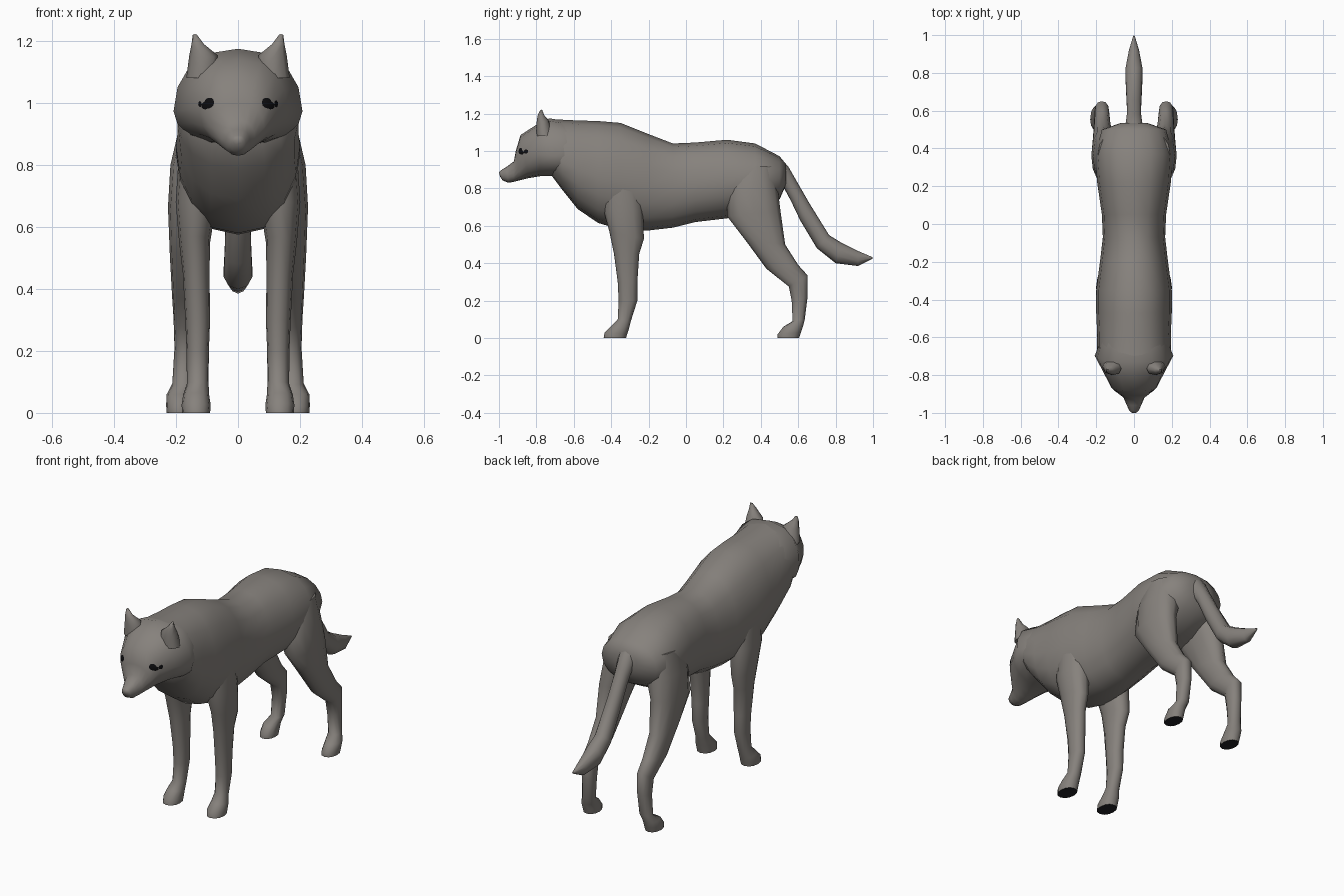
import bpy, bmesh, math
from mathutils import Vector, Matrix


def material(name, rgb):
    m = bpy.data.materials.new(name)
    m.diffuse_color = (*rgb, 1)
    return m


FUR = material("grey_brown_fur", (0.24, 0.222, 0.204))
BLACK = material("eye_black", (0.004, 0.004, 0.005))
PAD = material("dark_pad", (0.014, 0.015, 0.018))


def finish(name, bm, mats, mirror, angle=60):
    bmesh.ops.recalc_face_normals(bm, faces=bm.faces)
    me = bpy.data.meshes.new(name)
    bm.to_mesh(me)
    bm.free()
    ob = bpy.data.objects.new(name, me)
    bpy.context.collection.objects.link(ob)
    for m in mats:
        me.materials.append(m)
    if mirror:
        ob.modifiers.new("mirror", 'MIRROR').use_mirror_merge = False
    bpy.ops.object.select_all(action='DESELECT')
    ob.select_set(True)
    bpy.context.view_layer.objects.active = ob
    bpy.ops.object.shade_smooth_by_angle(angle=math.radians(angle))
    return ob


def loft(name, rings, sides=12, mirror=False, power=0.85, pads=False):
    """Ring: y, z of one edge, y, z of the opposite edge, x centre, half width, widest point."""
    bm = bmesh.new()
    loops = []
    for y1, z1, y2, z2, xc, hw, t in rings:
        p, q = Vector((0, y1, z1)), Vector((0, y2, z2))
        loop = []
        for i in range(sides):
            a = 2 * math.pi * i / sides
            c, s = math.cos(a), math.sin(a)
            f = t + ((1 - t) if c > 0 else t) * c
            v = q.lerp(p, f)
            v.x = xc + hw * math.copysign(abs(s) ** power, s)
            loop.append(bm.verts.new(v))
        loops.append(loop)
    for a, b in zip(loops, loops[1:]):
        for i in range(sides):
            j = (i + 1) % sides
            bm.faces.new((a[i], a[j], b[j], b[i]))
    bm.faces.new(loops[0])
    sole = bm.faces.new(loops[-1])
    if pads:
        sole.material_index = 1
    return finish(name, bm, [FUR, PAD], mirror)


# Torso and neck: y, top, bottom, half width, height of the widest point
torso = [
    (0.535, 0.93, 0.82, 0.07, .5), (0.50, 0.972, 0.74, 0.17, .5), (0.37, 1.04, 0.67, 0.205, .45),
    (0.22, 1.06, 0.64, 0.195, .45), (0.05, 1.045, 0.62, 0.17, .45), (-0.07, 1.04, 0.59, 0.165, .45),
    (-0.20, 1.09, 0.575, 0.18, .45), (-0.35, 1.15, 0.58, 0.20, .45), (-0.47, 1.16, 0.615, 0.20, .45),
    (-0.58, 1.163, 0.69, 0.195, .45), (-0.66, 1.167, 0.79, 0.195, .4), (-0.72, 1.17, 0.87, 0.18, .4)]
loft("torso", [(y, a, y, b, 0, w, t) for y, a, b, w, t in torso], 16)

# Head with cheeks and muzzle
loft("head", [
    (-.60, 1.15, -.60, .86, 0, .17, .40), (-.73, 1.175, -.68, .865, 0, .208, .35),
    (-.80, 1.14, -.78, .865, 0, .16, .42), (-.885, 1.085, -.84, .855, 0, .122, .5),
    (-.91, 1.0, -.88, .845, 0, .085, .5), (-.92, .945, -.92, .835, 0, .055, .45),
    (-.96, .915, -.95, .83, 0, .04, .5), (-.992, .895, -.98, .842, 0, .026, .5),
    (-1.0, .885, -.995, .865, 0, .014, .5)], 16, power=0.8)

# Ears
loft("ears", [
    (-.80, 1.08, -.71, 1.08, .115, .052, .5), (-.80, 1.145, -.735, 1.165, .112, .045, .5),
    (-.793, 1.19, -.757, 1.19, .13, .02, .5), (-.78, 1.217, -.77, 1.222, .139, .007, .5)],
    8, mirror=True)

# Tail
loft("tail", [
    (.50, .96, .49, .80, 0, .06, .5), (.545, .92, .525, .80, 0, .045, .5),
    (.585, .85, .56, .735, 0, .04, .5), (.66, .72, .61, .63, 0, .04, .5),
    (.765, .55, .70, .48, 0, .045, .5), (.83, .51, .80, .40, 0, .048, .5),
    (.92, .465, .92, .385, 0, .028, .5), (.997, .432, .997, .424, 0, .004, .5)], 10)

# Legs, from the body down to the paws
loft("front_legs", [
    (-.45, .85, -.24, .85, .115, .075, .5), (-.44, .68, -.23, .68, .135, .066, .5),
    (-.41, .57, -.225, .53, .14, .05, .5), (-.385, .45, -.25, .45, .135, .043, .5),
    (-.365, .30, -.26, .30, .13, .04, .5), (-.36, .20, -.26, .20, .13, .036, .5),
    (-.365, .10, -.295, .09, .13, .035, .5), (-.40, .065, -.305, .05, .135, .042, .5),
    (-.435, .03, -.315, .02, .135, .047, .5), (-.44, 0, -.32, 0, .135, .045, .5)],
    mirror=True, pads=True)
loft("hind_legs", [
    (.27, .92, .47, .92, .12, .07, .5), (.22, .80, .49, .80, .13, .088, .5),
    (.22, .65, .505, .68, .158, .068, .5), (.32, .52, .53, .50, .165, .055, .5),
    (.43, .37, .60, .39, .168, .045, .5), (.55, .275, .65, .335, .17, .038, .5),
    (.565, .20, .65, .22, .17, .035, .5), (.57, .09, .635, .10, .177, .035, .5),
    (.52, .06, .625, .06, .19, .04, .5), (.49, .02, .615, .03, .19, .042, .5),
    (.49, 0, .605, 0, .19, .04, .5)], mirror=True, pads=True)

# Eyes: flattened balls set diagonally into the face
bm = bmesh.new()
bmesh.ops.create_uvsphere(bm, u_segments=20, v_segments=10, radius=1)
n = Vector((0.72, -0.66, 0.2))
bm.transform(Matrix.Translation((.098, -.862, 1.0)) @ n.to_track_quat('Z', 'Y').to_matrix().to_4x4()
             @ Matrix.Diagonal((.042, .033, .018, 1)))
finish("eyes", bm, [BLACK], True)
